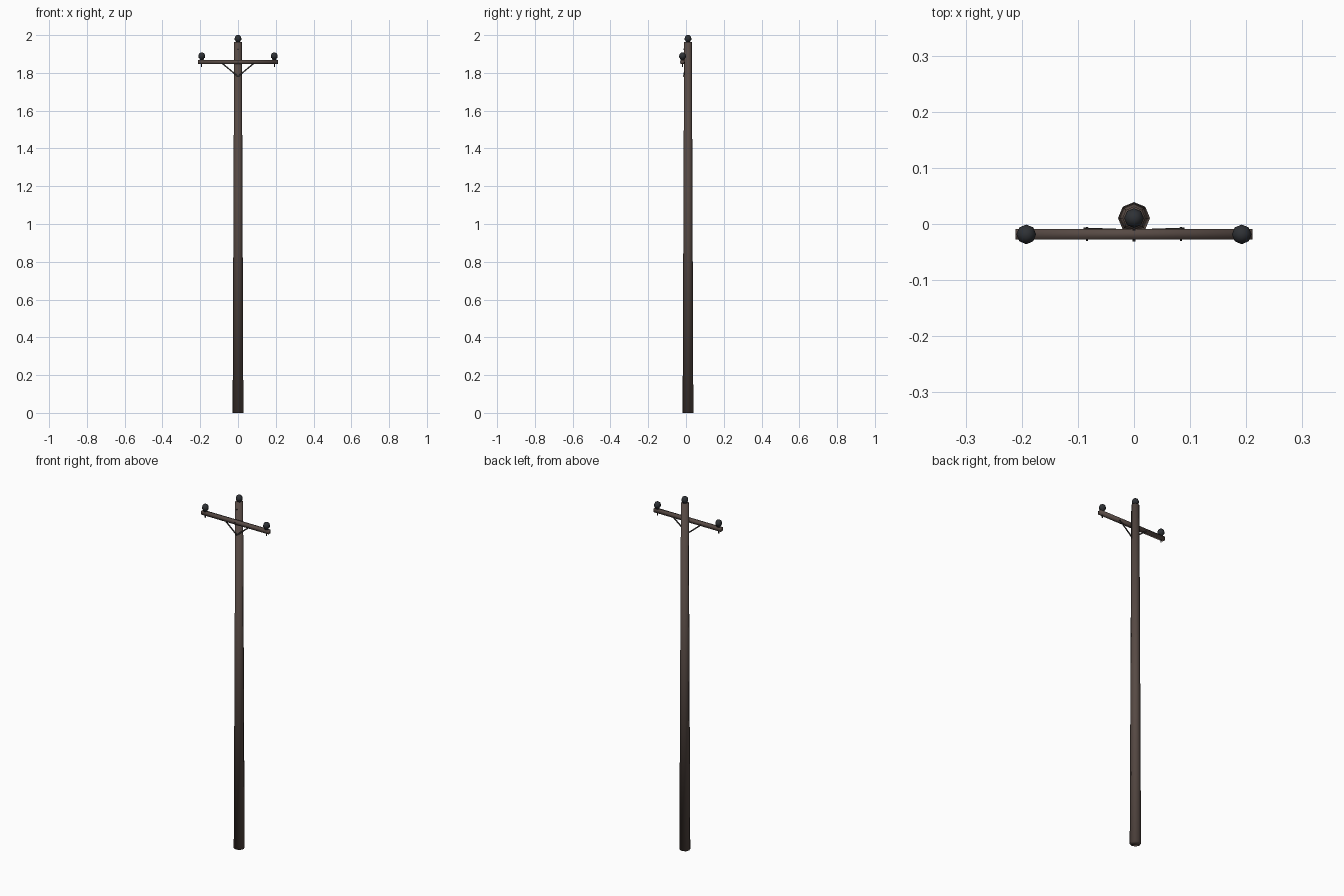
import bpy, bmesh, math
from mathutils import Vector, Matrix

if "Cube" in bpy.data.objects:
    bpy.data.objects.remove(bpy.data.objects["Cube"])

def mat(name, rgb):
    m = bpy.data.materials.new(name)
    m.diffuse_color = (*rgb, 1)
    m.use_nodes = True
    m.node_tree.nodes["Principled BSDF"].inputs["Base Color"].default_value = m.diffuse_color
    return m

WOOD = mat("weathered_wood", (0.095, 0.068, 0.058))
GLASS = mat("dark_insulator", (0.028, 0.031, 0.036))
IRON = mat("dark_iron", (0.030, 0.027, 0.026))

def finish(bm, name, material, smooth=True):
    bmesh.ops.recalc_face_normals(bm, faces=bm.faces)
    me = bpy.data.meshes.new(name)
    for f in bm.faces:
        f.smooth = smooth
    bm.to_mesh(me)
    bm.free()
    me.materials.append(material)
    ob = bpy.data.objects.new(name, me)
    bpy.context.collection.objects.link(ob)
    return ob

def lathe(name, profile, loc, material, n=8, smooth=True):
    """Closed turned shape from (radius, z) pairs."""
    bm = bmesh.new()
    rings = [[bm.verts.new((loc[0] + r * math.sin(2 * math.pi * i / n),
                            loc[1] + r * math.cos(2 * math.pi * i / n),
                            loc[2] + z)) for i in range(n)] for r, z in profile]
    for a, b in zip(rings, rings[1:]):
        for i in range(n):
            j = (i + 1) % n
            bm.faces.new((a[i], a[j], b[j], b[i]))
    bm.faces.new(rings[0])
    bm.faces.new(rings[-1])
    return finish(bm, name, material, smooth)

def bar(name, p, q, width, depth, material, smooth=False):
    """Box running from p to q in the xz direction; depth lies along y."""
    p, q = Vector(p), Vector(q)
    d = (q - p).normalized()
    side = d.cross(Vector((0, 1, 0))).normalized()
    back = side.cross(d)
    m = Matrix((d * (q - p).length, back * depth, side * width)).transposed().to_4x4()
    m.translation = (p + q) / 2
    bm = bmesh.new()
    bmesh.ops.create_cube(bm, size=1, matrix=m)
    return finish(bm, name, material, smooth)

def bolt(name, x, z, y0, y1, r=0.003):
    bm = bmesh.new()
    m = Matrix.Translation((x, (y0 + y1) / 2, z)) @ Matrix.Rotation(math.pi / 2, 4, 'X')
    bmesh.ops.create_cone(bm, cap_ends=True, segments=6, radius1=r, radius2=r,
                          depth=y1 - y0, matrix=m)
    return finish(bm, name, IRON, False)

POLE_Y, ARM_Y = 0.0105, -0.0185

# tapered pole, smooth across its caps
lathe("pole", [(0.0285, 0), (0.0205, 1.963)], (0, POLE_Y, 0), WOOD)

# crossarm on the front of the pole
bar("crossarm", (-0.211, ARM_Y, 1.857), (0.211, ARM_Y, 1.857), 0.02, 0.019, WOOD, True)

# bell insulators, one on the pole top and one at each arm end
BELL = [(0.010, 0), (0.013, 0.010), (0.0175, 0.013), (0.0175, 0.024),
        (0.014, 0.034), (0.006, 0.0395)]
lathe("top_insulator", BELL, (0, POLE_Y, 1.9605), GLASS)

for s, tag in ((-1, "left"), (1, "right")):
    lathe(tag + "_insulator", BELL, (0.192 * s, ARM_Y, 1.868), GLASS)
    # pin through the arm
    lathe(tag + "_pin", [(0.003, 0), (0.003, 0.045)], (0.192 * s, ARM_Y, 1.831), IRON, 6, False)
    # diagonal flat brace down to the pole
    bar(tag + "_brace", (0.088 * s, -0.008, 1.854), (0, -0.0112, 1.781), 0.007, 0.003, IRON)
    bolt(tag + "_brace_bolt", 0.084 * s, 1.852, -0.030, -0.005, 0.002)

# bolts on the pole centre line
bolt("arm_bolt", 0, 1.857, -0.031, 0.0)
bolt("brace_foot_bolt", 0, 1.783, -0.015, 0.0)
bolt("upper_bolt", 0, 1.925, -0.012, 0.0)
